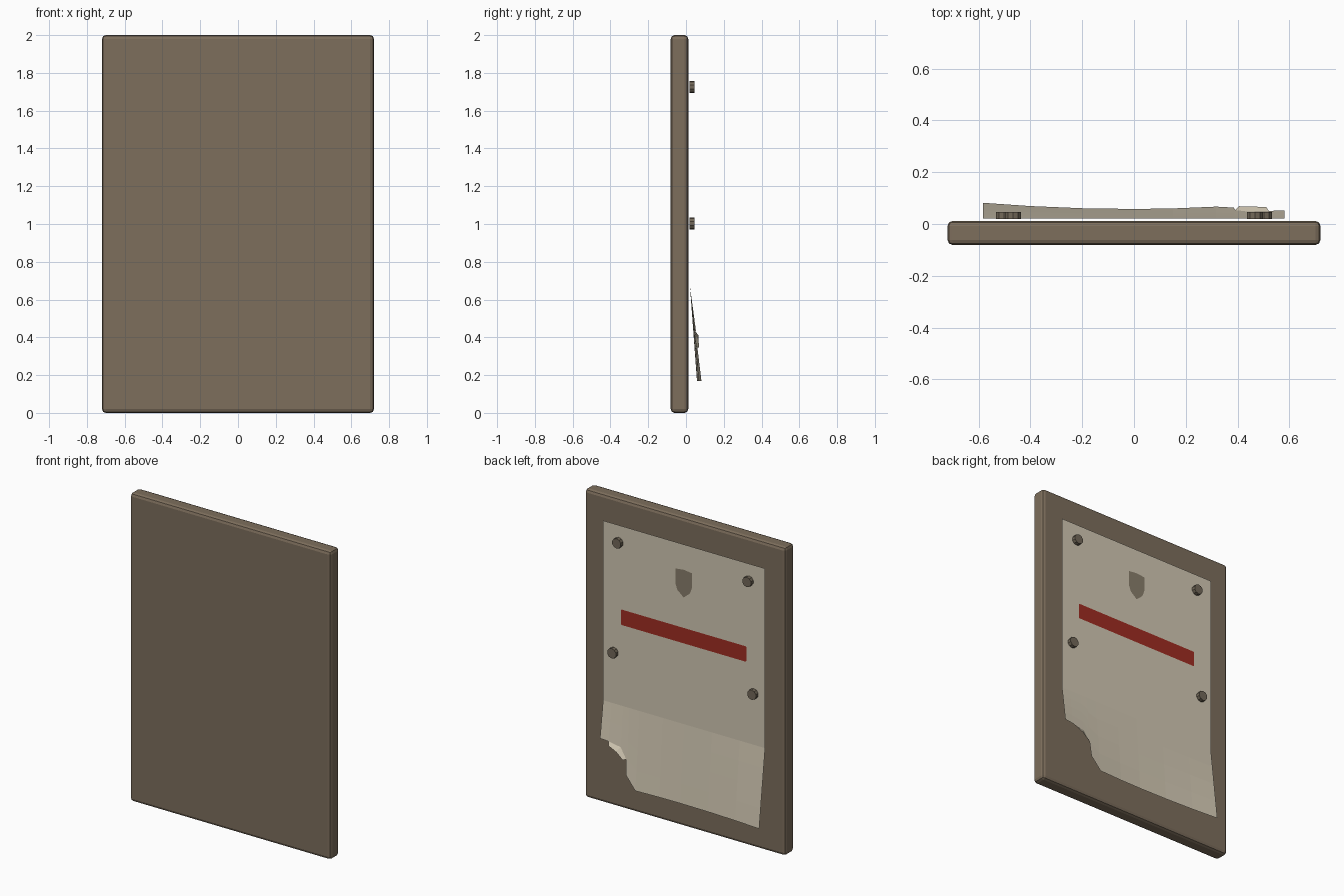
import bpy, bmesh, math

if "Cube" in bpy.data.objects:
    bpy.data.objects.remove(bpy.data.objects["Cube"])


def material(name, rgb):
    m = bpy.data.materials.new(name)
    m.diffuse_color = (*rgb, 1)
    m.use_nodes = True
    m.node_tree.nodes["Principled BSDF"].inputs["Base Color"].default_value = m.diffuse_color
    return m


WOOD = material("brown_wood", (0.205, 0.156, 0.107))
PAPER = material("old_paper", (0.645, 0.578, 0.451))
RED = material("red_ink", (0.347, 0.026, 0.016))
CREST = material("faded_ink", (0.25, 0.21, 0.15))
METAL = material("dull_metal", (0.17, 0.14, 0.10))


def mesh_object(name, bm, mat):
    me = bpy.data.meshes.new(name)
    bm.to_mesh(me)
    bm.free()
    ob = bpy.data.objects.new(name, me)
    bpy.context.collection.objects.link(ob)
    me.materials.append(mat)
    return ob


def plate(name, outline, y, mat):
    # flat plate facing +y from an (x, z) outline
    bm = bmesh.new()
    f = bm.faces.new([bm.verts.new((x, y, z)) for x, z in outline])
    f.normal_update()
    if f.normal.y < 0:
        f.normal_flip()
    return mesh_object(name, bm, mat)


# backing board with rounded edges
bm = bmesh.new()
bmesh.ops.create_cube(bm, size=1)
for v in bm.verts:
    v.co = (v.co.x * 1.44, v.co.y * 0.093 - 0.0345, v.co.z * 2 + 1)
bmesh.ops.bevel(bm, geom=bm.edges[:], offset=0.02, segments=2, profile=0.5, affect='EDGES')
mesh_object("board", bm, WOOD)

# paper sheet: flat above the fold, lifting away below it, one torn corner
Y0, FOLD, TOP = 0.021, 0.67, 1.835


def lift(x, z):
    amount = 0.037 + (0.07 if x < 0 else 0.09) * x * x
    return Y0 + amount * max(0, FOLD - z) / 0.5


bottoms = [(-0.582, 0.17), (-0.4, 0.17), (-0.2, 0.17), (0, 0.17), (0.15, 0.17), (0.317, 0.17),
           (0.385, 0.25), (0.392, 0.35), (0.435, 0.415), (0.52, 0.43), (0.58, 0.435)]
bm = bmesh.new()
cols = []
for x, zb in bottoms:
    zs = [TOP] + [FOLD + (zb - FOLD) * i / 4 for i in range(5)]
    cols.append([bm.verts.new((x, lift(x, z), z)) for z in zs])
for a, b in zip(cols, cols[1:]):
    for i in range(5):
        bm.faces.new((a[i], a[i + 1], b[i + 1], b[i]))

# small curled flap along the tear
hinge = [c[-1] for c in cols[7:10]]
outer = [bm.verts.new((x, lift(x, z) + 0.014, z)) for x, z in ((0.405, 0.345), (0.455, 0.385), (0.51, 0.41))]
for i in range(2):
    bm.faces.new((hinge[i], outer[i], outer[i + 1], hinge[i + 1]))
bmesh.ops.recalc_face_normals(bm, faces=bm.faces[:])
bm.faces.ensure_lookup_table()
if bm.faces[0].normal.y < 0:
    bmesh.ops.reverse_faces(bm, faces=bm.faces[:])
mesh_object("paper", bm, PAPER)

# printed red bar and shield
plate("red_bar", [(-0.45, 1.2), (-0.445, 1.195), (0.445, 1.195), (0.45, 1.2),
                  (0.45, 1.29), (0.445, 1.295), (-0.445, 1.295), (-0.45, 1.29)], Y0 + 0.003, RED)
half = [(0.06, 1.665), (0.06, 1.57), (0.045, 1.53), (0.0, 1.492)]
plate("shield", half + [(-x, z) for x, z in half[-2::-1]] + [(0, 1.672)], Y0 + 0.003, CREST)

# round tacks
for name, px, pz in (("upper_tack", 0.467, 1.725), ("lower_tack", 0.502, 1.003)):
    for side, s in (("left", -1), ("right", 1)):
        bpy.ops.mesh.primitive_cylinder_add(vertices=10, radius=0.032, depth=0.027,
                                            location=(s * px, 0.032, pz),
                                            rotation=(math.pi / 2, 0, 0))
        ob = bpy.context.object
        ob.name = f"{name}_{side}"
        ob.data.materials.append(METAL)
